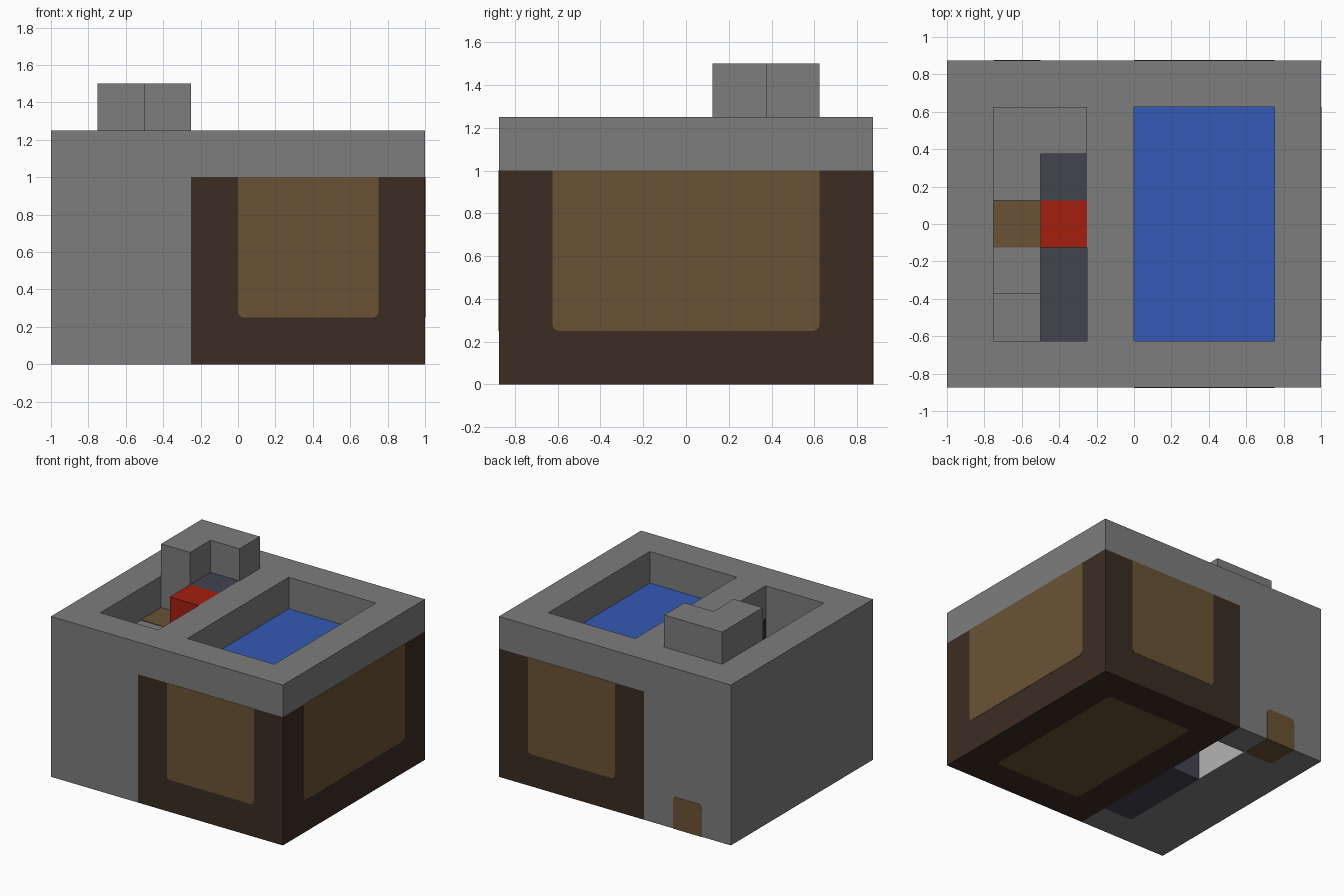
import bpy, bmesh, math
from mathutils import Vector

if "Cube" in bpy.data.objects:
    bpy.data.objects.remove(bpy.data.objects["Cube"], do_unlink=True)


def material(name, hex_code):
    def lin(c):
        return c / 12.92 if c <= 0.04045 else ((c + 0.055) / 1.055) ** 2.4
    rgb = [lin(int(hex_code[i:i + 2], 16) / 255) for i in (0, 2, 4)]
    m = bpy.data.materials.new(name)
    m.use_nodes = True
    m.diffuse_color = (*rgb, 1)
    bsdf = m.node_tree.nodes["Principled BSDF"]
    bsdf.inputs["Base Color"].default_value = (*rgb, 1)
    bsdf.inputs["Roughness"].default_value = 0.9
    return m


STONE = material("stone_grey", "7d7d7d")
PALE = material("pale_grey", "b4b4b4")
DARK = material("dark_brown", "3b2c23")
WOOD = material("wood_brown", "695335")
WATER = material("water_blue", "3458b5")
SLATE = material("slate", "43434f")
RED = material("red", "a3200e")


def prism(name, mat, points, direction):
    """Extrude a flat outline along a direction."""
    bm = bmesh.new()
    face = bm.faces.new([bm.verts.new(p) for p in points])
    ext = bmesh.ops.extrude_face_region(bm, geom=[face])["geom"]
    moved = [g for g in ext if isinstance(g, bmesh.types.BMVert)]
    bmesh.ops.translate(bm, verts=moved, vec=direction)
    # the starting face is kept as the base cap
    bmesh.ops.recalc_face_normals(bm, faces=bm.faces)
    mesh = bpy.data.meshes.new(name)
    bm.to_mesh(mesh)
    bm.free()
    mesh.materials.append(mat)
    ob = bpy.data.objects.new(name, mesh)
    bpy.context.collection.objects.link(ob)
    return ob


def box(name, mat, x, y, z):
    outline = [(x[0], y[0], z[0]), (x[1], y[0], z[0]),
               (x[1], y[1], z[0]), (x[0], y[1], z[0])]
    return prism(name, mat, outline, (0, 0, z[1] - z[0]))


def cut(target, x, y, z):
    """Subtract a box and remove the cutter."""
    cutter = box("cutter", STONE, x, y, z)
    cutter.hide_render = True
    mod = target.modifiers.new("cut", "BOOLEAN")
    mod.operation = "DIFFERENCE"
    mod.solver = "EXACT"
    mod.object = cutter
    bpy.context.view_layer.objects.active = target
    bpy.ops.object.modifier_apply(modifier=mod.name)
    bpy.data.objects.remove(cutter, do_unlink=True)


def panel(name, mat, u, v, place, normal, square=()):
    """Thin plate with rounded corners; corners listed in square stay sharp."""
    r = 0.03
    pts = []
    corners = [(u[1], v[1]), (u[0], v[1]), (u[0], v[0]), (u[1], v[0])]
    for i, (cu, cv) in enumerate(corners):
        if i in square:
            pts.append(place(cu, cv))
            continue
        su, sv = (1 if i in (0, 3) else -1), (1 if i < 2 else -1)
        for k in range(4):
            a = math.pi / 2 * (i + k / 3)
            pts.append(place(cu - su * r + r * math.cos(a),
                             cv - sv * r + r * math.sin(a)))
    return prism(name, mat, pts, Vector(normal) * 0.002)


# Stone shell with tank recess, basin and machine shaft cut out
W, D, H = 1.0, 0.875, 1.25
shell = box("stone_shell", STONE, (-W, W), (-D, D), (0, H))
cut(shell, (-0.25, 1.1), (-1, 1), (-0.1, 1))
cut(shell, (0, 0.75), (-0.625, 0.625), (0.9, 1.3))
cut(shell, (-0.5, -0.25), (-0.625, 0.625), (-0.1, 1.3))
cut(shell, (-0.75, -0.4), (-0.625, -0.375), (0.75, 1.3))
cut(shell, (-0.75, -0.4), (-0.4, 0.125), (1, 1.3))

# Timber tank and its water
box("tank_body", DARK, (-0.25, W), (-D, D), (0, 1))
box("water_surface", WATER, (0, 0.75), (-0.625, 0.625), (1, 1.004))

# Panels on the tank sides and underside
TOP = (0, 1)
for name, s in (("front", -1), ("back", 1)):
    panel(name + "_panel", WOOD, (0, 0.75), (0.25, 1),
          lambda u, v: (u, s * D, v), (0, s, 0), TOP)
panel("side_panel", WOOD, (-0.625, 0.625), (0.25, 1),
      lambda u, v: (W, u, v), (1, 0, 0), TOP)
panel("bottom_panel", WOOD, (0, 0.75), (-0.625, 0.625),
      lambda u, v: (u, v, 0), (0, 0, -1))

# Wooden block in the lower back edge
panel("outlet_back", WOOD, (-0.75, -0.5), (0, 0.25),
      lambda u, v: (u, D, v), (0, 1, 0), (2, 3))
panel("outlet_bottom", WOOD, (-0.75, -0.5), (0.625, D),
      lambda u, v: (u, v, 0), (0, 0, -1), TOP)

# Machine parts inside the shaft
LANE = (-0.5, -0.25)
box("slate_floor", SLATE, LANE, (-0.625, 0.125), (0, 0.25))
box("slate_cap", SLATE, LANE, (0.125, 0.625), (1, H))
box("red_block", RED, LANE, (-0.125, 0.125), (1, H))
box("wood_top", WOOD, (-0.75, -0.5), (-0.125, 0.125), (1, 1.004))
box("pale_side", PALE, (-0.5, -0.496), (0.125, 0.625), (0, 0.25))

# L-shaped stone block on the roof
outline = [(-0.75, 0.125), (-0.5, 0.125), (-0.5, 0.375),
           (-0.25, 0.375), (-0.25, 0.625), (-0.75, 0.625)]
prism("roof_block", STONE, [(x, y, H) for x, y in outline], (0, 0, 0.25))
